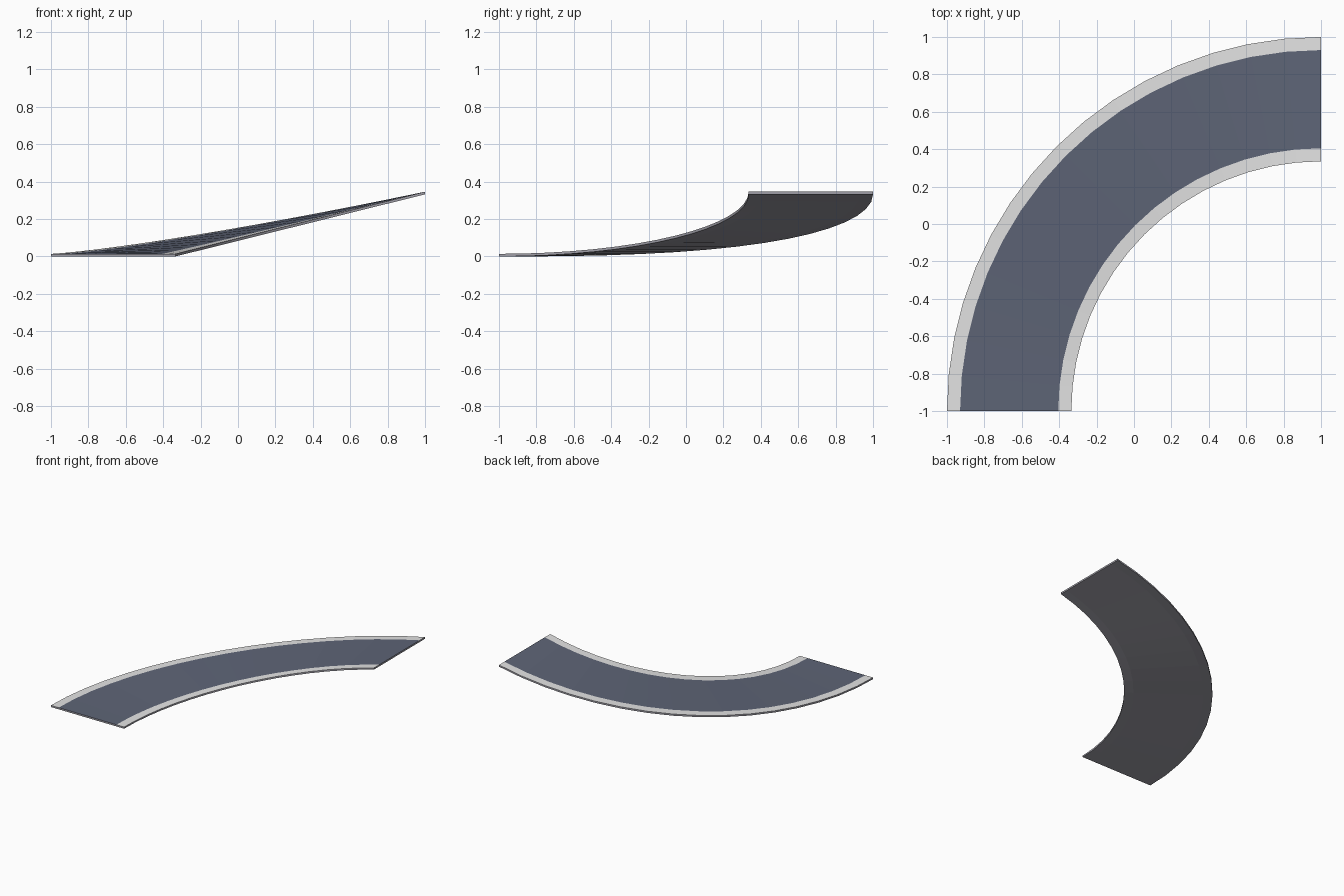
import bpy, bmesh, math

if "Cube" in bpy.data.objects:
    bpy.data.objects.remove(bpy.data.objects["Cube"])

SEGMENTS = 16
R_IN, R_OUT = 1.335, 2.0      # plan radii about the turning centre (1, -1)
CURB = 0.07                   # kerb strip width
RISE = 0.332                  # climb over the quarter turn
THICK = 0.014                 # slab thickness


def material(name, rgb):
    m = bpy.data.materials.new(name)
    m.diffuse_color = (*rgb, 1)
    m.use_nodes = True
    m.node_tree.nodes["Principled BSDF"].inputs["Base Color"].default_value = m.diffuse_color
    return m


asphalt = material("blue grey asphalt", (0.112, 0.129, 0.183))
concrete = material("light grey kerb", (0.77, 0.77, 0.77))
under = material("mid grey underside", (0.35, 0.345, 0.39))


def point(r, t, h):
    """Point on the climbing bend at radius r, fraction t, height h above underside."""
    a = t * math.pi / 2
    power = 1 + 0.25 * (r - R_IN) / (R_OUT - R_IN)
    z = RISE * max(0.0, 1 - math.cos(a)) ** power
    return (1 - r * math.cos(a), -1 + r * math.sin(a), z + h)


def sweep(name, r0, r1, top, outer_side=False, inner_side=False):
    """Sweep one strip of the slab along the bend, leaving shared sides open."""
    bm = bmesh.new()
    section = [(r0, 0), (r1, 0), (r1, THICK), (r0, THICK)]
    rings = [[bm.verts.new(point(r, i / SEGMENTS, h)) for r, h in section]
             for i in range(SEGMENTS + 1)]
    keep = [True, outer_side, True, inner_side]
    for a, b in zip(rings, rings[1:]):
        for k in range(4):
            if keep[k]:
                n = (k + 1) % 4
                f = bm.faces.new((a[k], b[k], b[n], a[n]))
                f.material_index = 1 if k == 2 else 0
    # End faces
    bm.faces.new(rings[0])
    bm.faces.new(rings[-1][::-1])
    bm.normal_update()
    mesh = bpy.data.meshes.new(name)
    bm.to_mesh(mesh)
    bm.free()
    mesh.materials.append(under)
    mesh.materials.append(top)
    obj = bpy.data.objects.new(name, mesh)
    bpy.context.collection.objects.link(obj)
    return obj


# Road strip with a flush kerb strip along each edge
sweep("road", R_IN + CURB, R_OUT - CURB, asphalt)
sweep("inner_kerb", R_IN, R_IN + CURB, concrete, inner_side=True)
sweep("outer_kerb", R_OUT - CURB, R_OUT, concrete, outer_side=True)
